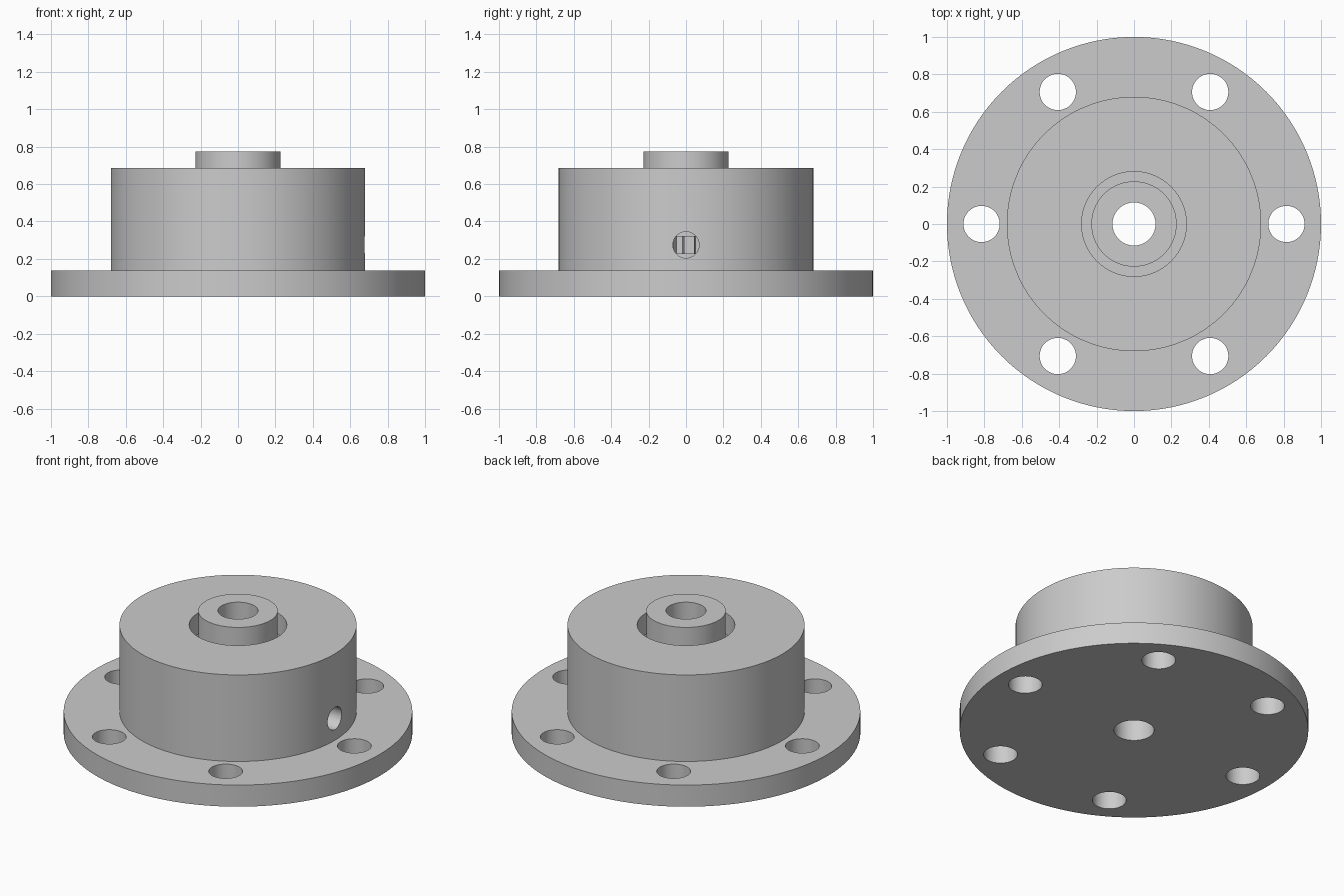
import bpy, bmesh, math
from mathutils import Matrix, Vector

cube = bpy.data.objects.get("Cube")
if cube:
    bpy.data.objects.remove(cube, do_unlink=True)

grey = bpy.data.materials.new("machined_grey")
grey.use_nodes = True
colour = (0.6, 0.6, 0.6, 1)
grey.diffuse_color = colour
grey.node_tree.nodes["Principled BSDF"].inputs["Base Color"].default_value = colour

SEGMENTS = 128
BORE = 0.115
FLANGE_TOP = 0.137


def make_object(name, bm):
    bmesh.ops.recalc_face_normals(bm, faces=bm.faces)
    mesh = bpy.data.meshes.new(name)
    bm.to_mesh(mesh)
    bm.free()
    mesh.materials.append(grey)
    obj = bpy.data.objects.new(name, mesh)
    bpy.context.collection.objects.link(obj)
    return obj


def lathe(name, profile):
    """Spin a closed (radius, height) profile around z."""
    bm = bmesh.new()
    verts = [bm.verts.new((r, 0, z)) for r, z in profile]
    edges = [bm.edges.new((v, verts[(i + 1) % len(verts)])) for i, v in enumerate(verts)]
    bmesh.ops.spin(bm, geom=verts + edges, cent=(0, 0, 0), axis=(0, 0, 1),
                   angle=math.tau, steps=SEGMENTS, use_duplicate=False)
    bmesh.ops.remove_doubles(bm, verts=bm.verts, dist=0.0001)
    return make_object(name, bm)


def smooth(obj):
    bpy.ops.object.select_all(action='DESELECT')
    obj.select_set(True)
    bpy.context.view_layer.objects.active = obj
    bpy.ops.object.shade_smooth_by_angle(angle=math.radians(30))


# Hollow housing on its round flange, open at the top around the shaft
housing = lathe("housing", [
    (BORE, 0), (1, 0), (1, FLANGE_TOP), (0.68, FLANGE_TOP), (0.68, 0.685),
    (0.28, 0.685), (0.28, 0.55), (0.56, 0.55), (0.56, FLANGE_TOP), (BORE, FLANGE_TOP)])

# Six bolt holes and one side port, cut together
bm = bmesh.new()
for i in range(6):
    a = i * math.tau / 6
    place = Matrix.Translation((0.815 * math.cos(a), 0.815 * math.sin(a), FLANGE_TOP / 2))
    bmesh.ops.create_cone(bm, cap_ends=True, segments=48, radius1=0.097,
                          radius2=0.097, depth=0.3, matrix=place)
port = Matrix.Translation((0.65, 0, 0.275)) @ Matrix.Rotation(math.pi / 2, 4, 'Y')
bmesh.ops.create_cone(bm, cap_ends=True, segments=48, radius1=0.07,
                      radius2=0.07, depth=0.24, matrix=port)
cutter = make_object("hole_cutter", bm)
cutter.hide_render = True

cut = housing.modifiers.new("holes", 'BOOLEAN')
cut.operation = 'DIFFERENCE'
cut.solver = 'EXACT'
cut.object = cutter
bpy.ops.object.select_all(action='DESELECT')
housing.select_set(True)
bpy.context.view_layer.objects.active = housing
bpy.ops.object.modifier_apply(modifier=cut.name)
bpy.data.objects.remove(cutter, do_unlink=True)
smooth(housing)

# Hollow centre shaft standing on the flange
shaft = lathe("shaft", [(BORE, FLANGE_TOP), (0.228, FLANGE_TOP), (0.228, 0.775), (BORE, 0.775)])
smooth(shaft)

# Toothed wheel on the shaft, seen through the side port
TEETH = 28
bm = bmesh.new()
inner, outer = [], []
for i in range(TEETH):
    for offset, radius in ((-0.35, 0.45), (-0.25, 0.5), (0.25, 0.5), (0.35, 0.45)):
        a = (i + offset) * math.tau / TEETH + 0.035
        outer.append(bm.verts.new((radius * math.cos(a), radius * math.sin(a), 0.225)))
        inner.append(bm.verts.new((0.22 * math.cos(a), 0.22 * math.sin(a), 0.225)))
for i in range(len(outer)):
    j = (i + 1) % len(outer)
    bm.faces.new((inner[i], outer[i], outer[j], inner[j]))
ring = bmesh.ops.extrude_face_region(bm, geom=bm.faces[:])["geom"]
bmesh.ops.translate(bm, vec=Vector((0, 0, 0.097)),
                    verts=[g for g in ring if isinstance(g, bmesh.types.BMVert)])
make_object("toothed_wheel", bm)
